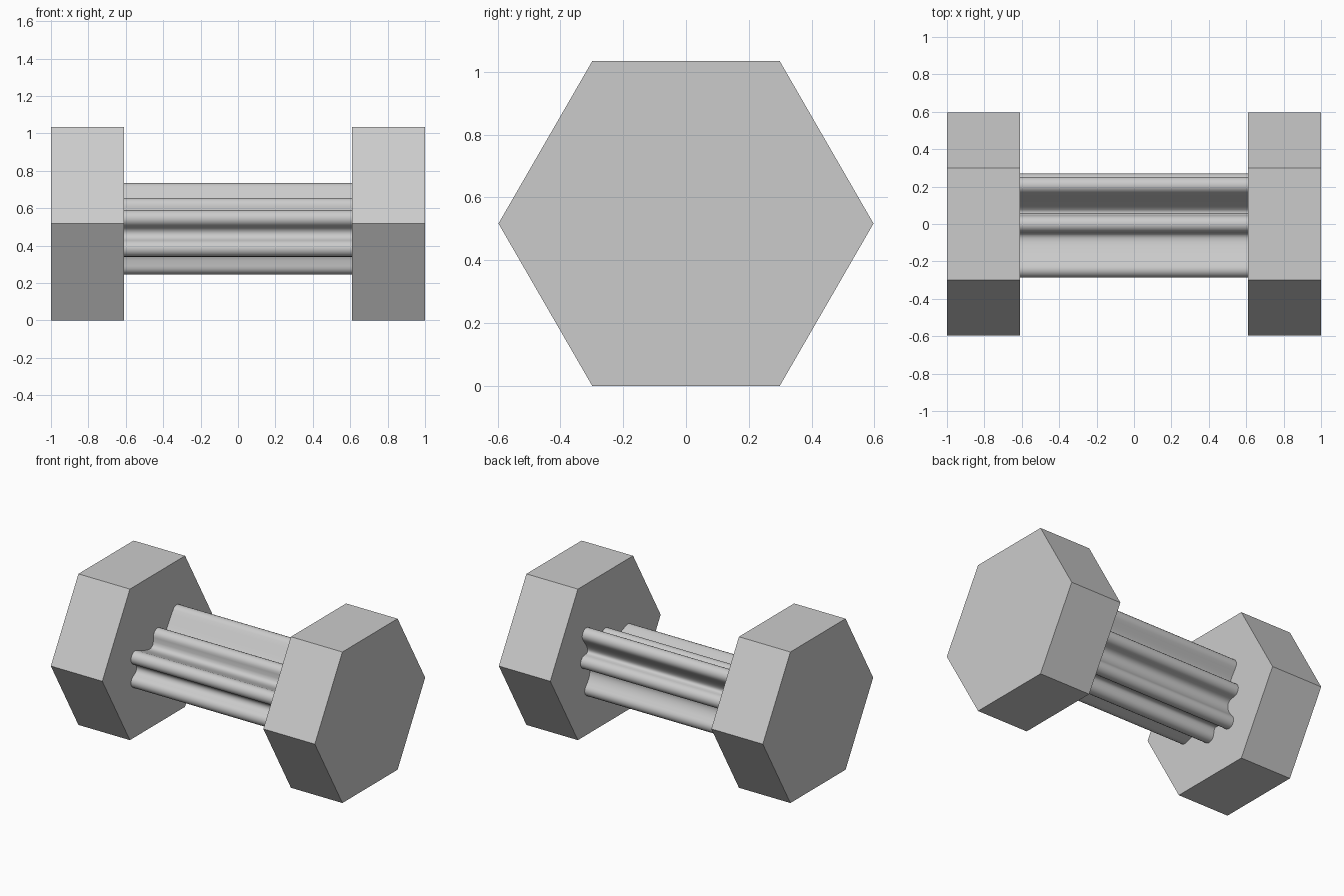
import bpy, bmesh
from math import radians, cos, sin
from mathutils import Vector

old = bpy.data.objects.get("Cube")
if old:
    bpy.data.objects.remove(old, do_unlink=True)

grey = bpy.data.materials.new("plain grey")
grey.use_nodes = True
grey.diffuse_color = (0.6, 0.6, 0.6, 1)
grey.node_tree.nodes["Principled BSDF"].inputs["Base Color"].default_value = (0.6, 0.6, 0.6, 1)


def prism(name, outline, x0, x1):
    """Extrude a closed (y, z) outline along x."""
    bm = bmesh.new()
    base = bm.faces.new([bm.verts.new((x0, p[0], p[1])) for p in outline])
    result = bmesh.ops.extrude_face_region(bm, geom=[base], use_keep_orig=True)
    moved = [v for v in result["geom"] if isinstance(v, bmesh.types.BMVert)]
    bmesh.ops.translate(bm, verts=moved, vec=(x1 - x0, 0, 0))
    bmesh.ops.recalc_face_normals(bm, faces=bm.faces)
    mesh = bpy.data.meshes.new(name)
    bm.to_mesh(mesh)
    bm.free()
    mesh.materials.append(grey)
    obj = bpy.data.objects.new(name, mesh)
    bpy.context.collection.objects.link(obj)
    return obj


# Hexagonal end weights
RADIUS = 0.597
HEIGHT = RADIUS * sin(radians(60))
hexagon = [(RADIUS * cos(radians(60 * i)), HEIGHT + RADIUS * sin(radians(60 * i)))
           for i in range(6)]
for side, name in ((-1, "right_weight"), (1, "left_weight")):
    prism(name, hexagon, side * 0.61, side * 1.0)

# Fluted grip: rounded ridges (y, z, outward angle) joined by hollow grooves
ridges = [(0.225, 0.51, 0), (0.207, 0.69, 55), (0.0, 0.61, 95), (-0.242, 0.545, 160),
          (-0.242, 0.385, 200), (-0.01, 0.29, 270), (0.18, 0.305, 315)]
RIDGE = 0.045
STEPS = 10


def heading(angle):
    return Vector((cos(radians(angle)), sin(radians(angle))))


profile = []
for i, (y, z, out) in enumerate(ridges):
    y2, z2, out2 = ridges[(i + 1) % len(ridges)]
    # Round ridge
    for s in range(STEPS + 1):
        profile.append(Vector((y, z)) + RIDGE * heading(out - 90 + 180 * s / STEPS))
    # Concave groove leading to the next ridge
    start = profile[-1]
    end = Vector((y2, z2)) + RIDGE * heading(out2 - 90)
    depth = 0.6 * (end - start).length
    c1, c2 = start - depth * heading(out), end - depth * heading(out2)
    for s in range(1, STEPS):
        t = s / STEPS
        profile.append((1 - t) ** 3 * start + 3 * t * (1 - t) ** 2 * c1
                       + 3 * t * t * (1 - t) * c2 + t ** 3 * end)

grip = prism("grip", profile, -0.61, 0.61)
bpy.ops.object.select_all(action="DESELECT")
grip.select_set(True)
bpy.context.view_layer.objects.active = grip
bpy.ops.object.shade_smooth_by_angle(angle=radians(40))
